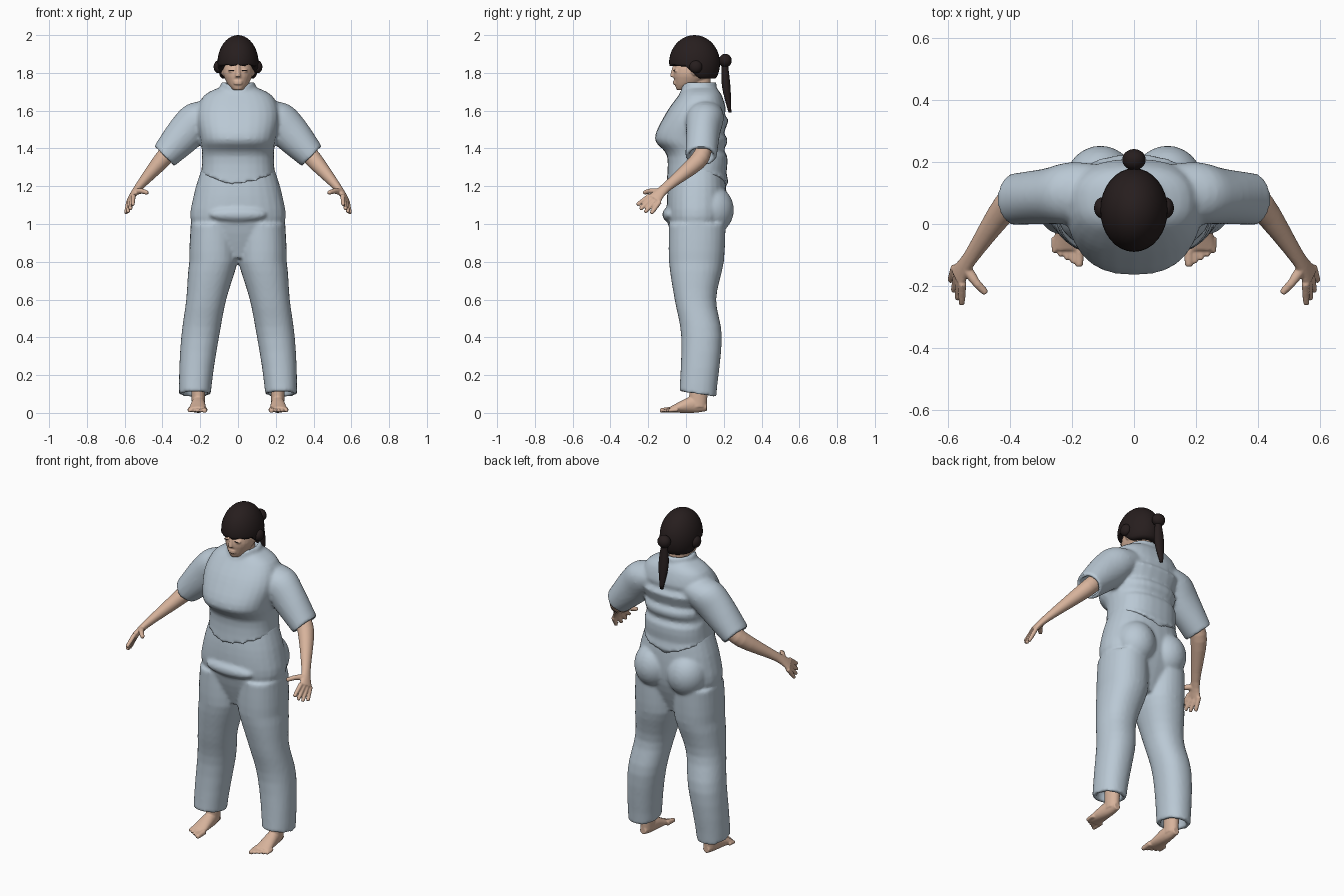
import bpy, bmesh, math
from mathutils import Vector, Matrix

cube = bpy.data.objects.get("Cube")
if cube:
    bpy.data.objects.remove(cube, do_unlink=True)


def material(name, rgb):
    m = bpy.data.materials.new(name)
    m.use_nodes = True
    m.diffuse_color = (*rgb, 1)
    m.node_tree.nodes["Principled BSDF"].inputs["Base Color"].default_value = (*rgb, 1)
    return m


CLOTH = material("pale blue cloth", (0.49, 0.58, 0.66))
SKIN = material("skin", (0.68, 0.45, 0.33))
HAIR = material("dark brown hair", (0.02, 0.013, 0.013))
UP = Vector((0, 0, 1))


def smooth_path(rings, steps=4):
    """Pass a smooth spline through the few given rings."""
    keys = [Vector(ring) for ring in rings]
    keys = [keys[0], *keys, keys[-1]]
    path = []
    for before, start, end, after in zip(keys, keys[1:], keys[2:], keys[3:]):
        leave, arrive = (end - before) / 2, (after - start) / 2
        for i in range(steps):
            t = i / steps
            rise = t * t * (3 - 2 * t)
            path.append(start * (1 - rise) + end * rise
                        + leave * (t * (1 - t) ** 2) - arrive * (t * t * (1 - t)))
    return path + [keys[-1]]


def loft(bm, axis, rings, hollow=False, power=2.0, sides=28):
    """Skin rings of (x, y, z, radius u, radius v) set square to one axis."""
    axis = Vector(axis).normalized()
    side = Vector((1, 0, 0)) if abs(axis.y) > 0.8 else Vector((0, 1, 0))
    u = side.cross(axis).normalized()
    v = axis.cross(u)
    path = [(Vector(ring[:3]), ring[3], ring[4]) for ring in smooth_path(rings)]
    if hollow:
        # Turn the open end back inside to leave a cloth edge
        end, ru, rv = path[-1]
        inward = (path[0][0] - end).normalized() * 0.07
        path.append((end, ru * 0.75, rv * 0.75))
        path.append((end + inward, ru * 0.7, rv * 0.7))
    loops = []
    for centre, ru, rv in path:
        loop = []
        for i in range(sides):
            angle = math.tau * i / sides
            c, s = math.cos(angle), math.sin(angle)
            p = math.copysign(abs(c) ** (2 / power), c) * ru
            q = math.copysign(abs(s) ** (2 / power), s) * rv
            loop.append(bm.verts.new(centre + u * p + v * q))
        loops.append(loop)
    for low, high in zip(loops, loops[1:]):
        for i in range(sides):
            j = (i + 1) % sides
            bm.faces.new((low[i], low[j], high[j], high[i]))
    bm.faces.new(loops[0][::-1])
    bm.faces.new(loops[-1])
    return [vert for loop in loops for vert in loop]


def stack(bm, rows, x=0, **options):
    """Level rings given as (z, half width, front y, back y)."""
    rings = [(x, (front + back) / 2, z, half, (back - front) / 2)
             for z, half, front, back in rows]
    return loft(bm, UP, rings, **options)


def limb(bm, start, end, radius):
    """Round-ended finger or toe."""
    start, end = Vector(start), Vector(end)
    loft(bm, end - start, [(*start, radius, radius),
                           (*start.lerp(end, 0.9), radius * 0.8, radius * 0.8),
                           (*end, radius * 0.4, radius * 0.4)], sides=12)


def ball(bm, centre, radii):
    place = Matrix.Translation(centre) @ Matrix.Diagonal((*radii, 1))
    made = bmesh.ops.create_uvsphere(bm, u_segments=32, v_segments=20, radius=1, matrix=place)
    return made["verts"]


def mirror(bm):
    geom = bm.verts[:] + bm.edges[:] + bm.faces[:]
    for item in bmesh.ops.duplicate(bm, geom=geom)["geom"]:
        if isinstance(item, bmesh.types.BMVert):
            item.co.x *= -1


def finish(bm, name, mat, voxel=None, relaxing=2):
    bmesh.ops.recalc_face_normals(bm, faces=bm.faces)
    for face in bm.faces:
        face.smooth = True
    mesh = bpy.data.meshes.new(name)
    bm.to_mesh(mesh)
    bm.free()
    mesh.materials.append(mat)
    ob = bpy.data.objects.new(name, mesh)
    bpy.context.collection.objects.link(ob)
    if voxel:
        fuse = ob.modifiers.new("Fuse", "REMESH")
        fuse.mode = "VOXEL"
        fuse.voxel_size = voxel
        fuse.use_smooth_shade = True
        relax = ob.modifiers.new("Relax", "SMOOTH")
        relax.factor = 0.5
        relax.iterations = relaxing


# Shirt: hollow sleeves, torso with back folds and a pointed hem, open collar
bm = bmesh.new()
loft(bm, (1, 0, -1), [(0.1, 0.1, 1.6, 0.08, 0.09), (0.2, 0.1, 1.56, 0.1, 0.1),
                      (0.28, 0.09, 1.48, 0.1, 0.09), (0.39, 0.08, 1.36, 0.075, 0.083)],
     hollow=True)
mirror(bm)
torso = stack(bm, [(1.19, 0.2, -0.105, 0.22), (1.36, 0.19, -0.1, 0.215),
                   (1.45, 0.2, -0.165, 0.21), (1.58, 0.22, -0.11, 0.215),
                   (1.68, 0.18, -0.04, 0.19), (1.73, 0.08, 0, 0.15)], power=2.4)
for vert in torso:
    co = vert.co
    if co.y > 0.12 and co.z < 1.6:
        co.y += 0.012 * math.cos(math.tau * (co.z - 1.34) / 0.1)
    co.z = max(co.z, 1.19 + 0.4 * abs(co.x))
collar = stack(bm, [(1.66, 0.11, -0.04, 0.17), (1.75, 0.09, -0.03, 0.16)], hollow=True)
for vert in collar:
    if vert.co.y < 0.03 and vert.co.z > 1.7:
        vert.co.z -= 0.05 * max(0, 1 - abs(vert.co.x) / 0.06)
finish(bm, "shirt", CLOTH, 0.01, 3)

# Trousers: hollow legs spread in a curve, seat, pelvis and belly fold
bm = bmesh.new()
legs = stack(bm, [(1, 0.12, -0.09, 0.21), (0.8, 0.128, -0.09, 0.2),
                  (0.6, 0.106, -0.06, 0.16), (0.4, 0.1, -0.025, 0.19),
                  (0.1, 0.084, -0.035, 0.16)], hollow=True, power=2.2)
for vert in legs:
    co = vert.co
    co.x += 0.13 + 0.1 * math.cos(math.pi / 2 * min(1, co.z / 0.8))
    if co.z < 0.15:
        co.z -= 0.15 * (co.y - 0.06)
ball(bm, (0.108, 0.135, 1.075), (0.115, 0.118, 0.13))
mirror(bm)
stack(bm, [(0.82, 0.12, -0.04, 0.14), (1, 0.245, -0.095, 0.205),
           (1.15, 0.235, -0.1, 0.215), (1.3, 0.19, -0.08, 0.2)], power=2.3)
ball(bm, (0, -0.085, 1.05), (0.15, 0.04, 0.04))
finish(bm, "trousers", CLOTH, 0.01, 3)

# Arms, with the fingers fanned out along the knuckles
bm = bmesh.new()
loft(bm, (0.5, -0.6, -0.6), [(0.34, 0.1, 1.41, 0.046, 0.046), (0.41, 0.06, 1.33, 0.044, 0.046),
                             (0.53, -0.11, 1.19, 0.021, 0.027), (0.57, -0.17, 1.13, 0.016, 0.042)])
spread = Vector((0.38, 0.79, -0.48))
reach = Vector((0.1, -0.7, -0.7))
knuckle = Vector((0.567, -0.165, 1.135))
for i in range(4):
    offset = i - 1.5
    base = knuckle + spread * offset * 0.022
    tip = knuckle + spread * offset * 0.032 + reach * (0.1 - 0.012 * abs(offset))
    limb(bm, base, tip, 0.013)
thumb = Vector((0.51, -0.19, 1.175))
limb(bm, (0.545, -0.14, 1.17), thumb, 0.018)
limb(bm, thumb, (0.478, -0.224, 1.165), 0.014)
mirror(bm)
finish(bm, "arms", SKIN, 0.005)

# Bare feet
bm = bmesh.new()
loft(bm, (0, -1, 0), [(0.21, 0.11, 0.03, 0.02, 0.02), (0.21, 0.04, 0.045, 0.045, 0.035),
                      (0.215, -0.085, 0.017, 0.015, 0.048)])
stack(bm, [(0.03, 0.034, 0.015, 0.11), (0.2, 0.04, 0.02, 0.12)], x=0.21)
for i in range(5):
    x = 0.177 + 0.02 * i
    limb(bm, (x, 0.007 * i - 0.07, 0.018), (x, 0.011 * i - 0.138, 0.012), 0.011 if i else 0.016)
mirror(bm)
finish(bm, "feet", SKIN, 0.005)

# Head, neck, nose, lips, eyelids and ears
bm = bmesh.new()
ball(bm, (0.034, -0.052, 1.812), (0.019, 0.012, 0.009))
ball(bm, (0.08, 0.045, 1.815), (0.012, 0.02, 0.03))
mirror(bm)
stack(bm, [(1.71, 0.025, -0.05, 0), (1.75, 0.06, -0.06, 0.09),
           (1.82, 0.08, -0.063, 0.15), (1.95, 0.04, 0, 0.09)], power=2.2)
stack(bm, [(1.62, 0.055, 0.01, 0.13), (1.8, 0.05, 0, 0.13)])
limb(bm, (0, -0.072, 1.778), (0, -0.058, 1.84), 0.014)
for z in (1.743, 1.754):
    ball(bm, (0, -0.059, z), (0.024, 0.01, 0.006))
finish(bm, "head", SKIN, 0.005)

# Dark eye lines
bm = bmesh.new()
ball(bm, (0.034, -0.063, 1.813), (0.014, 0.003, 0.003))
mirror(bm)
finish(bm, "eyes", HAIR)

# Hair cap: a dome trimmed high at the fringe and low behind the ears
bm = bmesh.new()
for vert in ball(bm, (0, 0.045, 1.85), (0.109, 0.135, 0.15)):
    back = min(1, max(0, vert.co.y / 0.07))
    fringe = 1.84 + 0.005 * math.cos(110 * vert.co.x)
    vert.co.z = max(vert.co.z, fringe + (1.77 - fringe) * back)
finish(bm, "hair_cap", HAIR)

# Side buns over the ears
bm = bmesh.new()
ball(bm, (0.103, 0.052, 1.832), (0.026, 0.034, 0.034))
mirror(bm)
finish(bm, "side_buns", HAIR)

# Ponytail with its knot
bm = bmesh.new()
ball(bm, (0, 0.208, 1.865), (0.038, 0.034, 0.036))
stack(bm, [(1.86, 0.015, 0.19, 0.22), (1.73, 0.03, 0.19, 0.235), (1.59, 0.01, 0.225, 0.24)])
finish(bm, "ponytail", HAIR)
